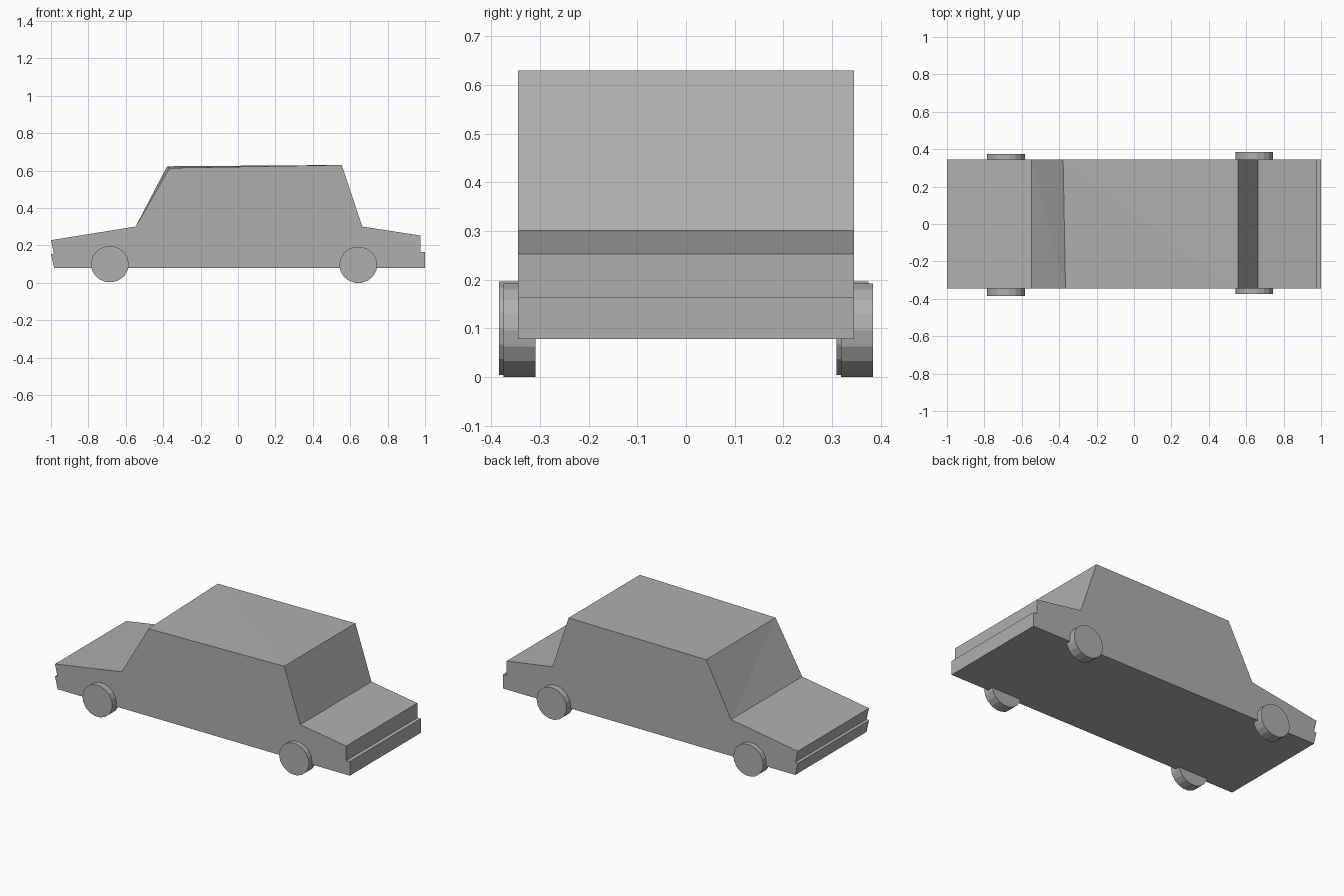
import bpy
import bmesh
from math import cos, sin, pi

if "Cube" in bpy.data.objects:
    bpy.data.objects.remove(bpy.data.objects["Cube"])

HALF_W = 0.345

# Dark grey paint shared by every part
paint = bpy.data.materials.new("dark_grey")
paint.diffuse_color = (0.43, 0.43, 0.43, 1)
paint.use_nodes = True
paint.node_tree.nodes["Principled BSDF"].inputs["Base Color"].default_value = paint.diffuse_color


# Side profile (x, z); the front roof corner differs slightly per side
def profile(roof_front):
    return [(-0.983, 0.078), (1.0, 0.078), (1.0, 0.164), (0.975, 0.164),
            (0.975, 0.253), (0.664, 0.301), (0.555, 0.63), roof_front,
            (-0.547, 0.301), (-1.0, 0.228), (-0.984, 0.157), (-1.0, 0.153)]


def loft(name, loop_a, loop_b):
    """Closed prism between two matching vertex loops."""
    bm = bmesh.new()
    a = [bm.verts.new(p) for p in loop_a]
    b = [bm.verts.new(p) for p in loop_b]
    bm.faces.new(a)
    bm.faces.new(list(reversed(b)))
    n = len(a)
    for i in range(n):
        j = (i + 1) % n
        bm.faces.new((a[j], a[i], b[j]))
        bm.faces.new((a[i], b[i], b[j]))
    bmesh.ops.recalc_face_normals(bm, faces=bm.faces)
    mesh = bpy.data.meshes.new(name)
    bm.to_mesh(mesh)
    bm.free()
    mesh.materials.append(paint)
    obj = bpy.data.objects.new(name, mesh)
    bpy.context.collection.objects.link(obj)
    return obj


# Car body
near = [(x, -HALF_W, z) for x, z in profile((-0.366, 0.614))]
far = [(x, HALF_W, z) for x, z in profile((-0.379, 0.623))]
loft("car_body", near, far)


# Wheels: 18-sided discs, slightly flattened
def wheel(name, x, z, y0, y1, sides=18):
    ring = [(x + 0.1015 * cos(2 * pi * i / sides),
             z + 0.0975 * sin(2 * pi * i / sides)) for i in range(sides)]
    loft(name, [(u, y0, v) for u, v in ring], [(u, y1, v) for u, v in ring])


for name, x, z, y0 in [("hood_wheel_near", -0.685, 0.1, -0.384),
                       ("hood_wheel_far", -0.685, 0.1, 0.309),
                       ("trunk_wheel_near", 0.643, 0.096, -0.375),
                       ("trunk_wheel_far", 0.643, 0.096, 0.318)]:
    wheel(name, x, z, y0, y0 + 0.066)
